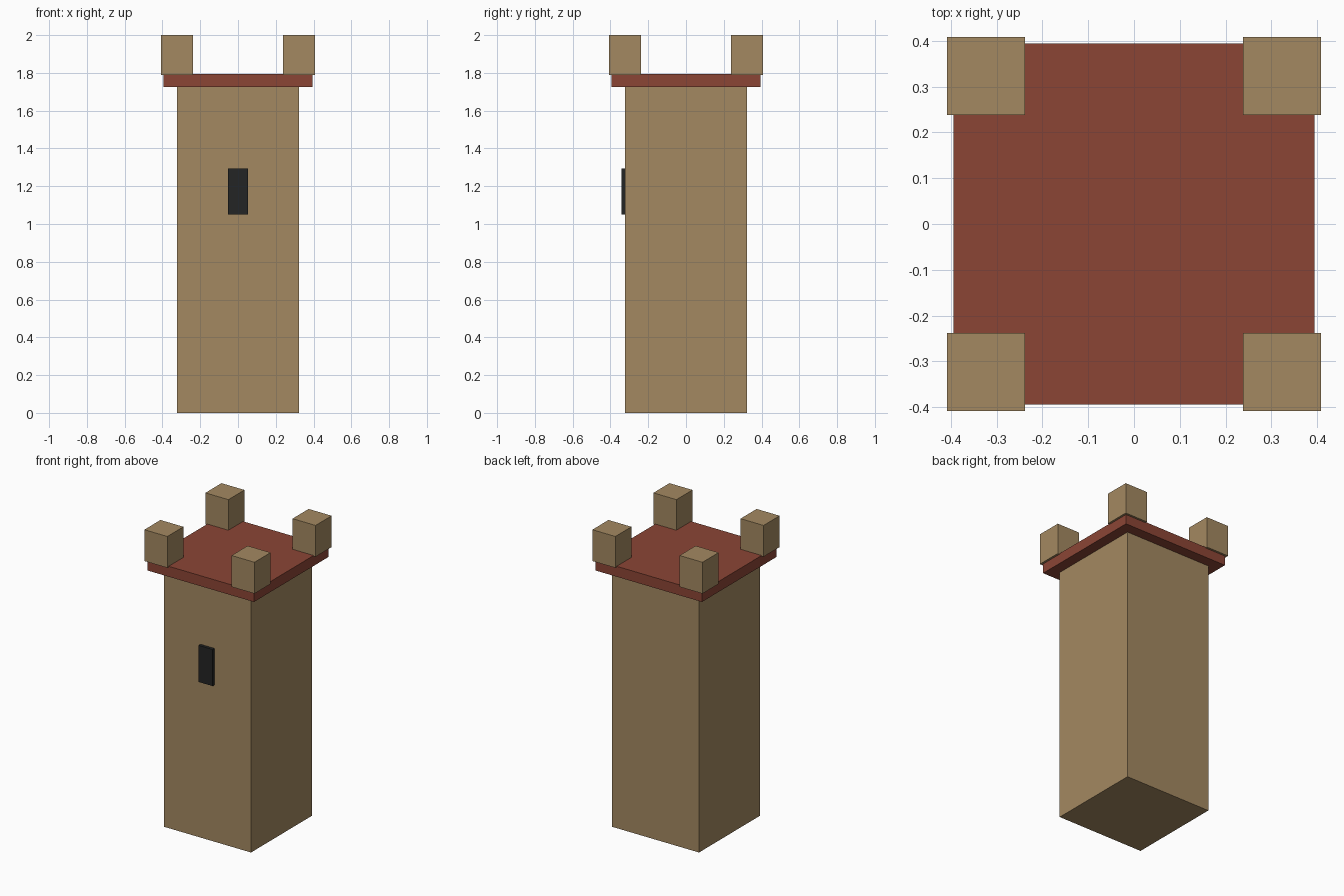
import bpy

# Remove the default cube
default = bpy.data.objects.get("Cube")
if default:
    bpy.data.objects.remove(default, do_unlink=True)


def make_material(name, colour):
    mat = bpy.data.materials.new(name)
    mat.use_nodes = True
    mat.diffuse_color = (*colour, 1)
    mat.node_tree.nodes["Principled BSDF"].inputs["Base Color"].default_value = (*colour, 1)
    return mat


def box(name, low, high, mat):
    """Box spanning two opposite corners."""
    centre = [(a + b) / 2 for a, b in zip(low, high)]
    bpy.ops.mesh.primitive_cube_add(size=1, location=centre)
    obj = bpy.context.object
    obj.name = name
    obj.scale = [b - a for a, b in zip(low, high)]
    bpy.ops.object.transform_apply(location=False, rotation=False, scale=True)
    obj.data.materials.append(mat)
    return obj


stone = make_material("tan stone", (0.37, 0.25, 0.12))
brick = make_material("red brick", (0.26, 0.06, 0.036))
dark = make_material("dark window", (0.017, 0.018, 0.018))

WALL = 0.322       # half width of the shaft
LEDGE = 0.394      # half width of the roof slab
OUTER = 0.408      # outer edge of the corner blocks
BLOCK = 0.17       # plan size of a corner block
EAVES, ROOF = 1.725, 1.795

# Shaft and roof slab
box("tower_shaft", (-WALL, -WALL, 0), (WALL, WALL, EAVES), stone)
box("roof_slab", (-LEDGE, -LEDGE, EAVES), (LEDGE, LEDGE, ROOF), brick)

# Narrow window standing proud of the front wall
box("front_window", (-0.052, -WALL - 0.02, 1.05), (0.052, -WALL + 0.02, 1.295), dark)

# Four corner battlements, slightly overhanging the slab
mid = OUTER - BLOCK / 2
for x_name, sx in (("left", 1), ("right", -1)):
    for y_name, sy in (("front", -1), ("back", 1)):
        x, y, h = sx * mid, sy * mid, BLOCK / 2
        box(f"battlement_{y_name}_{x_name}",
            (x - h, y - h, ROOF - 0.005), (x + h, y + h, 2), stone)
